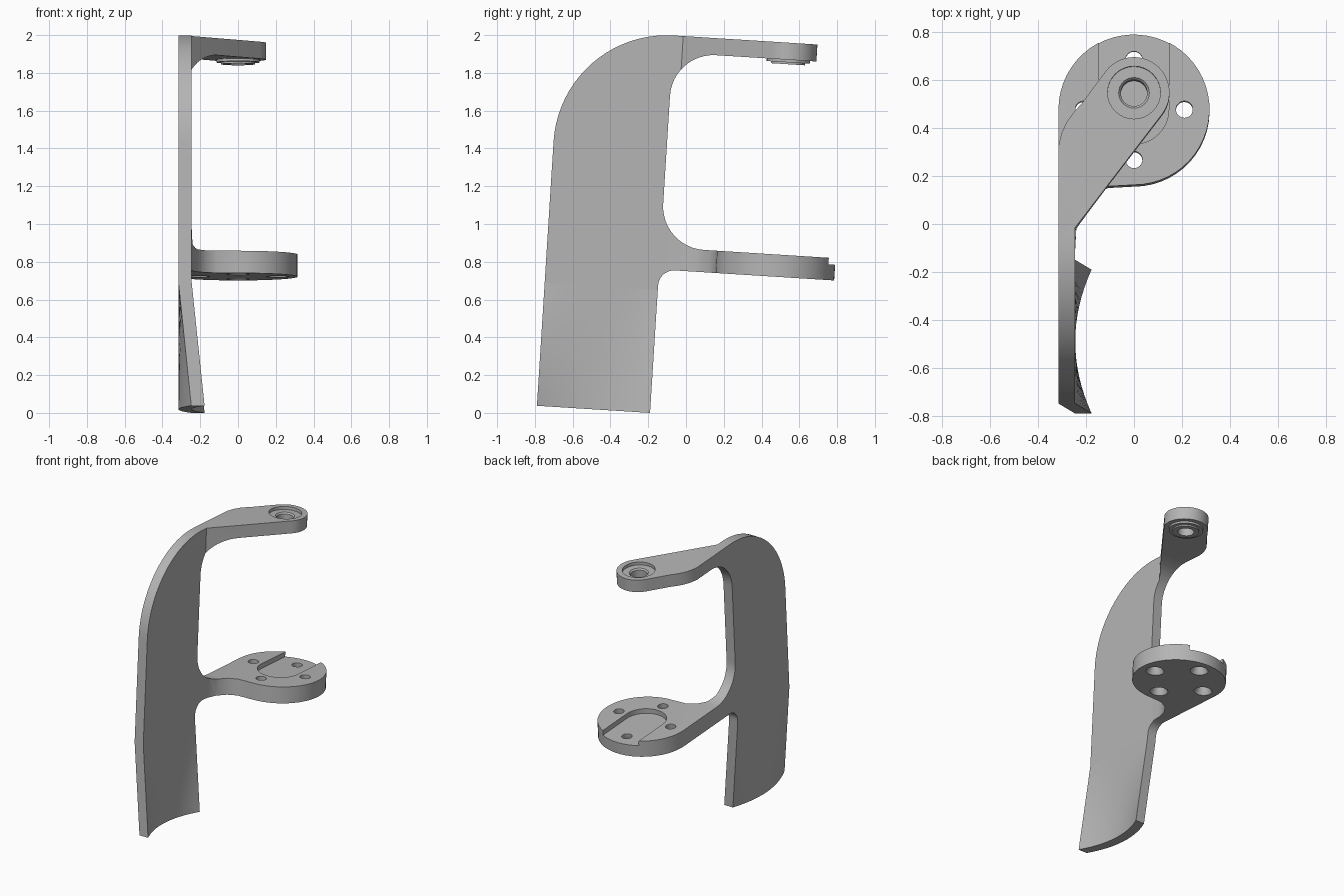
import bpy, bmesh, math
from mathutils import Matrix, Vector

cube = bpy.data.objects.get("Cube")
if cube:
    bpy.data.objects.remove(cube, do_unlink=True)

TILT = Matrix.Rotation(math.radians(-3.6), 4, 'X')   # whole bracket leans back
X0, X1 = -0.315, -0.245                              # plate thickness range
YF, YB = -0.79, -0.19                                # plate front and back edges
AXIS_Y = 0.424                                       # shared axis of ring and disc
FLARE_TOP, FLARE_BOTTOM = 0.64, -0.012

grey = bpy.data.materials.new("satin_grey")
grey.use_nodes = True
COLOUR = (0.46, 0.46, 0.46, 1)
grey.diffuse_color = COLOUR
grey.node_tree.nodes["Principled BSDF"].inputs["Base Color"].default_value = COLOUR


def arc(cx, cy, r, start, end, n=16):
    angles = [math.radians(start + (end - start) * i / n) for i in range(n + 1)]
    return [(cx + r * math.cos(a), cy + r * math.sin(a)) for a in angles]


def finish(name, bm):
    bmesh.ops.remove_doubles(bm, verts=bm.verts, dist=1e-5)
    bmesh.ops.recalc_face_normals(bm, faces=bm.faces)
    mesh = bpy.data.meshes.new(name)
    bm.to_mesh(mesh)
    bm.free()
    mesh.materials.append(grey)
    obj = bpy.data.objects.new(name, mesh)
    obj.matrix_world = TILT
    bpy.context.collection.objects.link(obj)
    return obj


def prism(name, outline, axis, low, high):
    bm = bmesh.new()
    place = (lambda p, h: (h, *p)) if axis == 'X' else (lambda p, h: (*p, h))
    face = bm.faces.new([bm.verts.new(place(p, low)) for p in outline])
    out = bmesh.ops.extrude_face_region(bm, geom=[face])
    move = Vector(place((0, 0), high - low))
    bmesh.ops.translate(bm, vec=move,
                        verts=[v for v in out["geom"] if isinstance(v, bmesh.types.BMVert)])
    return finish(name, bm)


def lathe(name, profile, x, y, n=32):
    bm = bmesh.new()
    rings = []
    for i in range(n):
        a = 2 * math.pi * i / n
        rings.append([bm.verts.new((x + r * math.cos(a), y + r * math.sin(a), z))
                      for r, z in profile])
    m = len(profile)
    for i in range(n):
        a, b = rings[i], rings[(i + 1) % n]
        for j in range(m):
            k = (j + 1) % m
            if profile[j][0] == 0 and profile[k][0] == 0:
                continue
            bm.faces.new((a[j], b[j], b[k], a[k]))
    return finish(name, bm)


def combine(obj, tool, operation):
    mod = obj.modifiers.new(operation.lower(), 'BOOLEAN')
    mod.operation, mod.object, mod.solver = operation, tool, 'EXACT'
    bpy.context.view_layer.objects.active = obj
    bpy.ops.object.modifier_apply(modifier=mod.name)
    bpy.data.objects.remove(tool, do_unlink=True)


# Upper bracket: side profile intersected with the arm's plan outline
SPLIT = 1.3
side = ([(YF, SPLIT)] + arc(-0.19, 1.39, 0.6, 180, 90, 20)
        + [(0.8, 1.99), (0.8, 1.9)] + arc(0.04, 1.67, 0.23, 90, 180, 12)
        + [(YB, SPLIT)])
plan = ([(X0, -0.9), (X1, -0.9), (X1, -0.14)]
        + arc(0, AXIS_Y, 0.148, -38, 142, 24)
        + [(-0.22, 0.376), (-0.25, 0.343), (-0.28, 0.302), (-0.302, 0.255), (X0, 0.2)])
upper = prism("upper_bracket", side, 'X', -0.4, 0.4)
combine(upper, prism("upper_plan", plan, 'Z', 1.2, 2.1), 'INTERSECT')
combine(upper, lathe("ring_seat", [(0, 1.8), (0.11, 1.8), (0.11, 2.1), (0, 2.1)],
                     0, AXIS_Y), 'DIFFERENCE')

# Bearing ring, recessed on top and protruding underneath
ring = lathe("bearing_ring",
             [(0.055, 1.876), (0.09, 1.876), (0.09, 1.886), (0.115, 1.886), (0.115, 1.905),
              (0.11, 1.905), (0.11, 1.968), (0.064, 1.968), (0.055, 1.958)], 0, AXIS_Y)

# Lower bracket: middle of the plate with the round mounting disc
side = ([(YF, FLARE_TOP), (YF, SPLIT), (YB, SPLIT)]
        + arc(0.04, 1.097, 0.23, 180, 270, 12)
        + [(0.8, 0.867), (0.8, 0.749)]
        + arc(-0.105, 0.664, 0.085, 90, 180, 8) + [(YB, FLARE_TOP)])
plan = ([(X0, -0.9), (X1, -0.9), (X1, -0.15), (-0.24, -0.06), (-0.217, 0.01),
         (-0.172, 0.07), (-0.11, 0.103)]
        + arc(0, AXIS_Y, 0.315, -90, 180, 40))
lower = prism("lower_bracket", side, 'X', -0.4, 0.4)
combine(lower, prism("lower_plan", plan, 'Z', 0.5, 1.4), 'INTERSECT')

# Slot open to the back, and four countersunk holes
slot = arc(0, AXIS_Y, 0.145, 180, 360, 20) + [(0.145, 0.9), (-0.145, 0.9)]
combine(lower, prism("slot_cutter", slot, 'Z', 0.832, 1.0), 'DIFFERENCE')
for i in range(4):
    a = i * math.pi / 2
    drill = lathe("hole_cutter",
                  [(0, 0.74), (0.065, 0.74), (0.035, 0.8), (0.035, 0.95), (0, 0.95)],
                  0.21 * math.cos(a), AXIS_Y + 0.21 * math.sin(a), 24)
    combine(lower, drill, 'DIFFERENCE')

# Flared blade: flat at the top, bowed towards +x at the bottom
bm = bmesh.new()
bmesh.ops.create_cube(bm, size=1)
for v in bm.verts:
    v.co = (X1 if v.co.x > 0 else X0, YB if v.co.y > 0 else YF,
            FLARE_TOP if v.co.z > 0 else FLARE_BOTTOM)
for axis, cuts in ((1, 15), (2, 7)):
    edges = [e for e in bm.edges
             if abs(e.verts[0].co[axis] - e.verts[1].co[axis]) > 0.01]
    bmesh.ops.subdivide_edges(bm, edges=edges, cuts=cuts, use_grid_fill=True)
for v in bm.verts:
    across = (v.co.y - (YF + YB) / 2) / ((YB - YF) / 2)
    down = (FLARE_TOP - v.co.z) / (FLARE_TOP - FLARE_BOTTOM)
    v.co.x += 0.068 * across ** 2 * down
blade = finish("flared_blade", bm)

# Smooth curved walls while keeping corners crisp
for obj in (upper, ring, lower, blade):
    bpy.ops.object.select_all(action='DESELECT')
    obj.select_set(True)
    bpy.context.view_layer.objects.active = obj
    bpy.ops.object.shade_smooth_by_angle(angle=math.radians(30))
